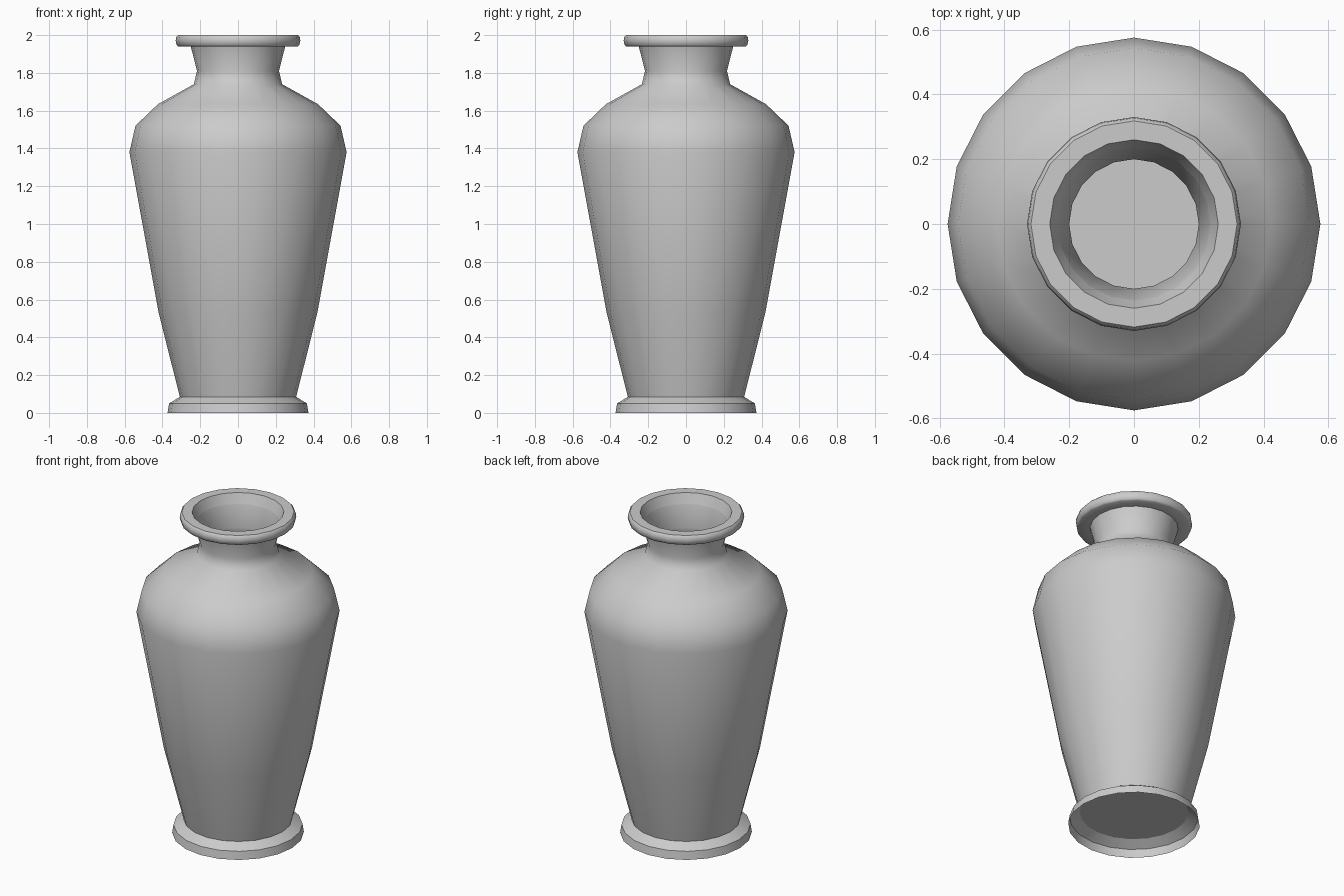
import bpy, bmesh, math

if "Cube" in bpy.data.objects:
    bpy.data.objects.remove(bpy.data.objects["Cube"])

SIDES = 20


def lathe(name, profile, angle, cap_start=False, cap_end=False):
    """Spin an (r, z) profile around z; listed bottom to top on the outside."""
    bm = bmesh.new()
    rings = []
    for r, z in profile:
        rings.append([bm.verts.new((r * math.cos(2 * math.pi * i / SIDES),
                                    r * math.sin(2 * math.pi * i / SIDES), z))
                      for i in range(SIDES)])
    for a, b in zip(rings, rings[1:]):
        for i in range(SIDES):
            j = (i + 1) % SIDES
            bm.faces.new((a[i], a[j], b[j], b[i]))
    if cap_start:
        bm.faces.new(rings[0][::-1])
    if cap_end:
        bm.faces.new(rings[-1])
    mesh = bpy.data.meshes.new(name)
    bm.to_mesh(mesh)
    bm.free()
    obj = bpy.data.objects.new(name, mesh)
    bpy.context.collection.objects.link(obj)
    bpy.ops.object.select_all(action='DESELECT')
    obj.select_set(True)
    bpy.context.view_layer.objects.active = obj
    bpy.ops.object.shade_smooth_by_angle(angle=math.radians(angle))
    return obj


# Hollow flared foot
lathe("foot", [(0.373, 0), (0.365, 0.05), (0.308, 0.085)], 30)

# Body: outer wall up to the neck, then the inner wall down to the floor
outer = [(0.308, 0.085), (0.42, 0.53), (0.575, 1.38), (0.543, 1.52),
         (0.423, 1.635), (0.234, 1.74), (0.217, 1.81), (0.25, 1.94)]
inner = [(0.236, 1.94), (0.2, 1.81), (0.218, 1.73), (0.41, 1.622),
         (0.528, 1.512), (0.56, 1.38), (0.405, 0.53), (0.296, 0.1)]
lathe("body", outer + inner, 60, cap_start=True, cap_end=True)

# Rolled lip around the mouth
lathe("rim", [(0.25, 1.94), (0.315, 1.94), (0.325, 1.947), (0.33, 1.97),
              (0.327, 1.99), (0.318, 2.0), (0.26, 2.0), (0.236, 1.94)], 45)
